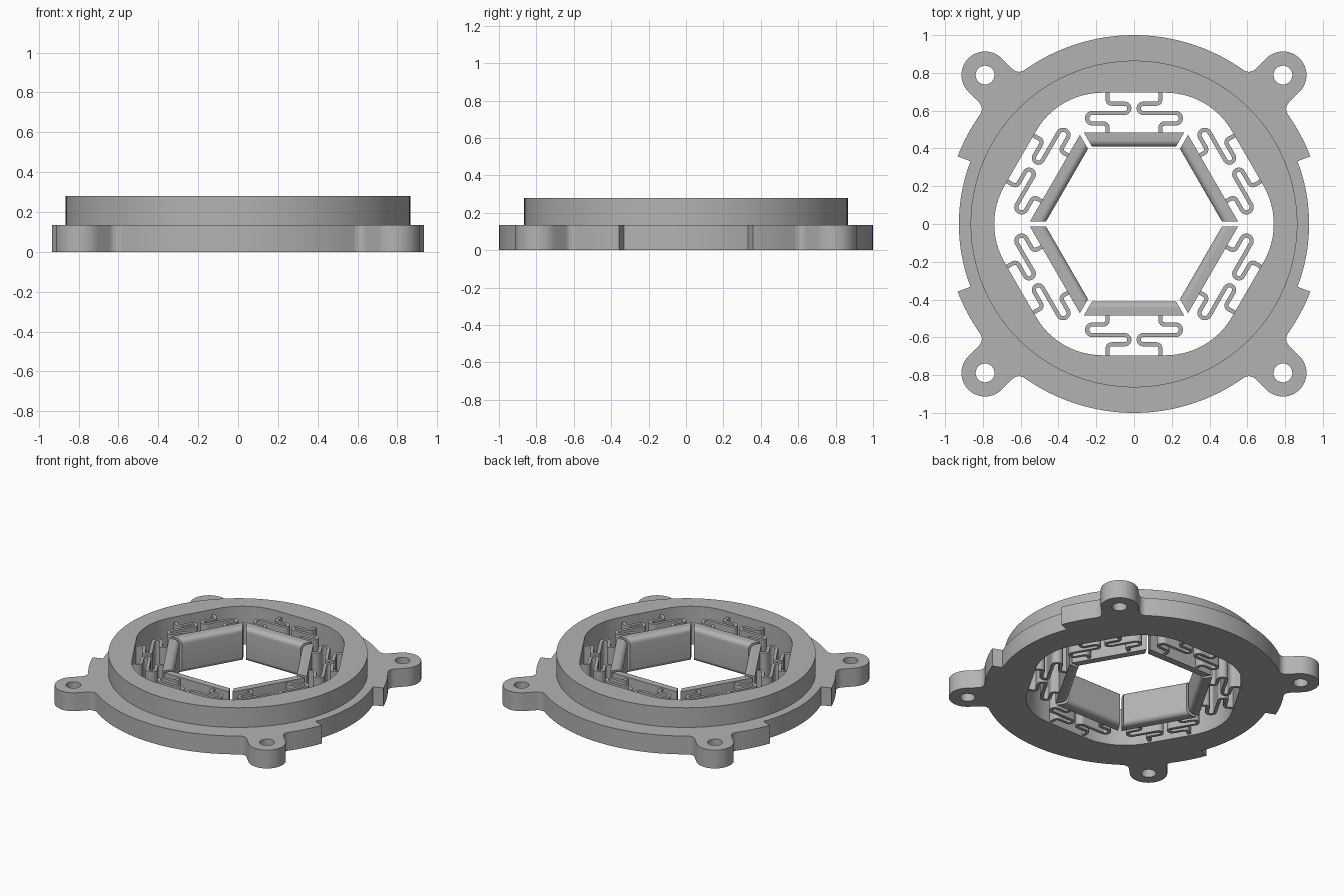
import bpy, bmesh, math
from mathutils import Vector, Matrix

if "Cube" in bpy.data.objects:
    bpy.data.objects.remove(bpy.data.objects["Cube"])

grey = bpy.data.materials.new("plain grey")
grey.diffuse_color = (0.45, 0.45, 0.45, 1)
grey.use_nodes = True
grey.node_tree.nodes["Principled BSDF"].inputs["Base Color"].default_value = grey.diffuse_color


def arc(cx, cy, r, a0, a1, n):
    return [Vector((cx + r * math.cos(math.radians(a0 + (a1 - a0) * i / n)),
                    cy + r * math.sin(math.radians(a0 + (a1 - a0) * i / n)))) for i in range(n + 1)]


def turn(pts, deg):
    m = Matrix.Rotation(math.radians(deg), 2)
    return [m @ p for p in pts]


def fillet(pts, radii, closed=False, n=8):
    """Round the corners of a path."""
    out = []
    for i, p in enumerate(pts):
        r = radii[i]
        if r == 0 or (not closed and i in (0, len(pts) - 1)):
            out.append(p)
            continue
        a = (pts[i - 1] - p).normalized()
        b = (pts[(i + 1) % len(pts)] - p).normalized()
        half = a.angle(b) / 2
        c = p + (a + b).normalized() * (r / math.sin(half))
        s = p + a * (r / math.tan(half)) - c
        e = p + b * (r / math.tan(half)) - c
        sweep = math.atan2(s.x * e.y - s.y * e.x, s.dot(e))
        out += [c + Matrix.Rotation(sweep * k / n, 2) @ s for k in range(n + 1)]
    return out


def prism(bm, loops, z0, z1, keep=lambda z: True):
    """Extrude flat loops (later ones are holes) from z0 to z1, keeping faces by centre height."""
    cu = bpy.data.curves.new("outline", 'CURVE')
    cu.dimensions = '2D'
    cu.fill_mode = 'BOTH'
    cu.extrude = (z1 - z0) / 2
    for pts in loops:
        sp = cu.splines.new('POLY')
        sp.points.add(len(pts) - 1)
        for q, p in zip(sp.points, pts):
            q.co = (p.x, p.y, 0, 1)
        sp.use_cyclic_u = True
    ob = bpy.data.objects.new("outline", cu)
    bpy.context.collection.objects.link(ob)
    me = bpy.data.meshes.new_from_object(ob.evaluated_get(bpy.context.evaluated_depsgraph_get()))
    me.transform(Matrix.Translation((0, 0, (z0 + z1) / 2)))
    tmp = bmesh.new()
    tmp.from_mesh(me)
    drop = [f for f in tmp.faces if not keep(f.calc_center_median().z)]
    bmesh.ops.delete(tmp, geom=drop, context='FACES')
    tmp.to_mesh(me)
    tmp.free()
    bm.from_mesh(me)
    bpy.data.objects.remove(ob)
    bpy.data.curves.remove(cu)
    bpy.data.meshes.remove(me)


def finish(bm, name):
    bmesh.ops.remove_doubles(bm, verts=bm.verts, dist=0.0002)
    bmesh.ops.recalc_face_normals(bm, faces=bm.faces)
    me = bpy.data.meshes.new(name)
    bm.to_mesh(me)
    bm.free()
    me.materials.clear()
    me.materials.append(grey)
    ob = bpy.data.objects.new(name, me)
    bpy.context.collection.objects.link(ob)
    bpy.ops.object.select_all(action='DESELECT')
    ob.select_set(True)
    bpy.context.view_layer.objects.active = ob
    bpy.ops.object.shade_smooth_by_angle(angle=math.radians(30))
    return ob


STEP, TOP = 0.135, 0.28

# Flange outline: one quadrant with notch, filleted ear and rim, then mirrored
f, ear_r, ear_u = 0.05, 0.125, 1.115
fv = ear_r + f
fu = math.sqrt((1 + f) ** 2 - fv ** 2)
fa = math.degrees(math.atan2(fv, fu))
ear = (arc(fu, -fv, f, 180 - fa, 90, 8) + arc(ear_u, 0, ear_r, -90, 90, 24)
       + arc(fu, fv, f, -90, -180 + fa, 8))
quad = (arc(0, 0, 0.927, 0, 21, 10) + arc(0, 0, 1, 21, 45 - fa, 6)
        + turn(ear, 45)[1:] + arc(0, 0, 1, 45 + fa, 90, 16)[1:])
half = quad + [Vector((-p.x, p.y)) for p in reversed(quad[:-1])]
outline = half + [Vector((p.x, -p.y)) for p in reversed(half[1:-1])]
holes = [turn(arc(ear_u, 0, 0.05, 0, 345, 23), a) for a in (45, 135, 225, 315)]

# Rounded hexagonal opening and raised collar circle
hexagon = [turn([Vector((0.8025, 0))], 60 * i)[0] for i in range(6)]
opening = fillet(hexagon, [0.404] * 6, closed=True, n=12)
collar = arc(0, 0, 0.865, 0, 357, 119)

# Housing: flange walls and underside, ledge, collar
bm = bmesh.new()
prism(bm, [outline, opening] + holes, 0, STEP, lambda z: z < STEP - 0.001)
prism(bm, [outline, collar] + holes, 0, STEP, lambda z: z > STEP - 0.001)
prism(bm, [collar, opening], STEP, TOP, lambda z: z > STEP + 0.001)
finish(bm, "flanged_housing")

# Meander spring: rounded centre line thickened to a strip
path = [Vector(p) for p in ((0.14, 0.70), (0.14, 0.637), (0.025, 0.637), (0.025, 0.588),
                            (0.248, 0.588), (0.248, 0.532), (0.14, 0.532), (0.14, 0.478))]
line = fillet(path, [0, 0.022, 0.0243, 0.0243, 0.0278, 0.0278, 0.022, 0])
left, right = [], []
for i, p in enumerate(line):
    t = (line[min(i + 1, len(line) - 1)] - line[max(i - 1, 0)]).normalized()
    nrm = Vector((-t.y, t.x)) * 0.011
    left.append(p + nrm)
    right.append(p - nrm)
strip = left + right[::-1]
mirrored = [Vector((-p.x, p.y)) for p in strip]

# Jaw cross-section (distance from centre, height), inner edges rounded
P0, P1 = 0.0, 0.25
section = fillet([Vector(p) for p in ((0.484, P0), (0.41, P0), (0.41, P1), (0.484, P1))],
                 [0, 0.035, 0.035, 0], closed=True)

for k in range(6):
    bm = bmesh.new()
    for s in (strip, mirrored):
        prism(bm, [turn(s, 60 * k)], 0.01, 0.24)
    finish(bm, f"spring_pair_{k + 1}")

    # Jaw with mitred ends
    bm = bmesh.new()
    ends = [[bm.verts.new((sx * (p.x * math.tan(math.pi / 6) - 0.014), p.x, p.y)) for p in section]
            for sx in (-1, 1)]
    for e in ends:
        bm.faces.new(e)
    for i in range(len(section)):
        j = (i + 1) % len(section)
        bm.faces.new((ends[0][i], ends[0][j], ends[1][j], ends[1][i]))
    bm.transform(Matrix.Rotation(math.radians(60 * k), 4, 'Z'))
    finish(bm, f"jaw_{k + 1}")
